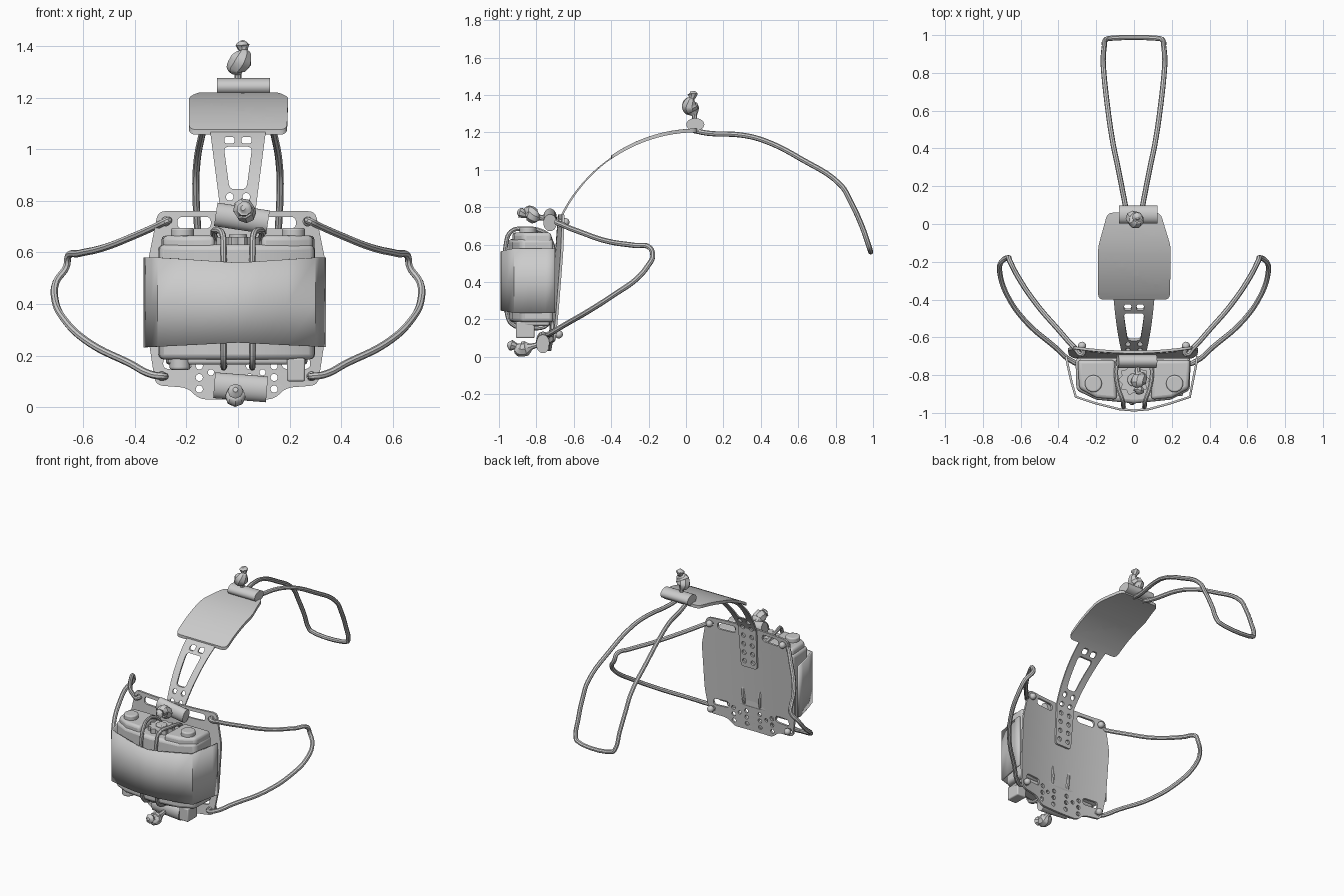
import bpy, bmesh
from math import sin, cos, pi, sqrt
from mathutils import Vector, Matrix

if "Cube" in bpy.data.objects:
    bpy.data.objects.remove(bpy.data.objects["Cube"])


def add(name, mesh):
    ob = bpy.data.objects.new(name, mesh)
    bpy.context.collection.objects.link(ob)
    return ob


def from_bm(name, bm):
    bmesh.ops.recalc_face_normals(bm, faces=bm.faces)
    me = bpy.data.meshes.new(name)
    bm.to_mesh(me)
    bm.free()
    return add(name, me)


def curve_mesh(cu):
    tmp = add("tmp", cu)
    dg = bpy.context.evaluated_depsgraph_get()
    me = bpy.data.meshes.new_from_object(tmp.evaluated_get(dg))
    bpy.data.objects.remove(tmp)
    return me


def rounded(pts, r):
    out = []
    for i, p in enumerate(pts):
        p, a, b = Vector(p), Vector(pts[i - 1]), Vector(pts[(i + 1) % len(pts)])
        s = p + (a - p).normalized() * min(r, (a - p).length * .45)
        e = p + (b - p).normalized() * min(r, (b - p).length * .45)
        out += [s * (1 - t) ** 2 + p * 2 * t * (1 - t) + e * t * t for t in (0, .25, .5, .75, 1)]
    return out


def circle(x, y, r, n=14):
    return [(x + r * cos(2 * pi * i / n), y + r * sin(2 * pi * i / n)) for i in range(n)]


def slot(x, y, w, h):
    return rounded([(x - w, y - h), (x + w, y - h), (x + w, y + h), (x - w, y + h)], h)


def sheet(name, outline, holes, half, place, step=.04):
    """Flat cut-out with holes, sliced finely and then bent by place(u, v, w)."""
    cu = bpy.data.curves.new(name, 'CURVE')
    cu.dimensions, cu.fill_mode, cu.extrude = '2D', 'BOTH', half
    for loop in [outline] + holes:
        sp = cu.splines.new('POLY')
        sp.points.add(len(loop) - 1)
        for q, p in zip(sp.points, loop):
            q.co = (p[0], p[1], 0, 1)
        sp.use_cyclic_u = True
    bm = bmesh.new()
    bm.from_mesh(curve_mesh(cu))
    bmesh.ops.remove_doubles(bm, verts=bm.verts, dist=1e-5)
    for axis in (0, 1):
        n = Vector((1 - axis, axis, 0))
        lo, hi = min(p[axis] for p in outline), max(p[axis] for p in outline)
        k = int((hi - lo) / step)
        for i in range(1, k):
            bmesh.ops.bisect_plane(bm, geom=bm.verts[:] + bm.edges[:] + bm.faces[:],
                                   plane_co=n * (lo + (hi - lo) * i / k), plane_no=n)
    for v in bm.verts:
        v.co = place(*v.co)
    return from_bm(name, bm)


def prism(name, pts, z0, z1, bevel=.012):
    bm = bmesh.new()
    f = bm.faces.new([bm.verts.new((p[0], p[1], z0)) for p in pts])
    ext = bmesh.ops.extrude_face_region(bm, geom=[f])
    bmesh.ops.translate(bm, vec=(0, 0, z1 - z0),
                        verts=[g for g in ext['geom'] if isinstance(g, bmesh.types.BMVert)])
    ob = from_bm(name, bm)
    if bevel:
        m = ob.modifiers.new("bevel", 'BEVEL')
        m.width, m.segments = bevel, 3
    return ob


def cord(name, pts, r=.014, cyclic=False):
    cu = bpy.data.curves.new(name, 'CURVE')
    cu.dimensions, cu.bevel_depth, cu.bevel_resolution = '3D', r, 2
    cu.resolution_u, cu.use_fill_caps = 5, True
    sp = cu.splines.new('BEZIER')
    sp.bezier_points.add(len(pts) - 1)
    for q, p in zip(sp.bezier_points, pts):
        q.co, q.handle_left_type, q.handle_right_type = p[:3], 'AUTO', 'AUTO'
        q.radius = p[3] / r if len(p) > 3 else 1
    sp.use_cyclic_u = cyclic
    return add(name, curve_mesh(cu))


def toggle(name, c, ry, rz, tilt):
    bm = bmesh.new()
    bmesh.ops.create_cone(bm, cap_ends=True, segments=24, radius1=1, radius2=1, depth=.205)
    bm.transform(Matrix.Translation(c) @ Matrix.Rotation(tilt, 4, 'Y') @
                 Matrix.Diagonal((1, ry, rz, 1)) @ Matrix.Rotation(pi / 2, 4, 'Y'))
    from_bm(name, bm)


def ball(name, c, r):
    bm = bmesh.new()
    bmesh.ops.create_uvsphere(bm, u_segments=12, v_segments=8, radius=r)
    bm.transform(Matrix.Translation(c))
    from_bm(name, bm)


# chest plate: leaning, bowed towards the wearer
def plate_y(x, z):
    return -.735 + .075 * z + .25 * x * x


half = [(.145, .03), (.19, .075), (.315, .085), (.34, .25), (.345, .56), (.305, .76)]
plate = rounded(half + [(-x, z) for x, z in reversed(half)], .03)
holes = [circle(s * x, z, .014) for s in (-1, 1) for x in (.05, .145) for z in (.07, .115, .16)]
holes += [circle(s * .1, .135, .012) for s in (-1, 1)]
for s in (-1, 1):
    holes += [slot(s * .165, .715, .065, .023), slot(s * .23, .17, .055, .022),
              circle(s * .275, .72, .018), circle(s * .29, .12, .018)]
sheet("chest_plate", plate, holes, .007, lambda u, v, w: Vector((u - .005, plate_y(u, v) - w, v)))

# neck strap and pad lie on one arc over the shoulder
def strap_place(u, v, w):
    arc = .06 - sqrt(.65 - (v - .4) ** 2)
    return Vector((u, max(arc, plate_y(0, v) + .014) - w, v))


sheet("neck_strap", rounded([(-.06, .48), (.06, .48), (.068, .76), (.078, .84), (.11, 1.085),
                             (-.11, 1.085), (-.078, .84), (-.068, .76)], .02),
      [rounded([(-.033, .845), (.033, .845), (.055, 1.01), (-.055, 1.01)], .02)] +
      [circle(s * .032, z, .015) for s in (-1, 1) for z in (.52, .58, .64, .7, .76, .815)] +
      [slot(s * .033, 1.035, .02, .013) for s in (-1, 1)],
      .006, strap_place, .025)
sheet("neck_pad", rounded([(-.19, -.4), (.19, -.4), (.195, -.12), (.14, .06), (-.14, .06), (-.19, -.12)], .03),
      [], .01, lambda u, v, w: Vector((u, v, .404 + sqrt(.65 - (v - .06) ** 2) + w)))

# pack body with end tanks, knobs and centre cap
prism("pack_body", [(-.31, -.71), (-.305, -.88), (-.2, -.93), (0, -.95), (.195, -.93), (.295, -.88), (.3, -.71)],
      .185, .63, .02)
prism("pack_base", [(-.28, -.73), (-.27, -.87), (0, -.92), (.26, -.87), (.27, -.73)], .165, .2)
for s, side in ((-1, "left"), (1, "right")):
    prism(side + "_tank", [(s * x, y) for x, y in
                           ((.1, -.72), (.09, -.93), (.2, -.92), (.29, -.87), (.298, -.72))], .58, .665, .018)
    prism(side + "_knob", circle(s * .215, -.845, .045, 24), .64, .695, .008)
prism("centre_cap", [((.075 + .008 * cos(10 * a)) * cos(a), -.825 + (.075 + .008 * cos(10 * a)) * sin(a))
                     for a in (2 * pi * i / 60 for i in range(60))], .62, .66, 0)
prism("cap_hub", circle(0, -.825, .035, 20), .65, .672, .005)
prism("lower_knob", circle(-.225, -.86, .04, 24), .145, .19, .008)
prism("lower_block", [(.19, -.91), (.26, -.91), (.26, -.81), (.19, -.81)], .1, .19, .008)

# wrap-around cover band
prof = [(-.36, -.7), (-.35, -.75), (-.33, -.84), (-.308, -.915), (-.2, -.95), (-.08, -.98), (0, -.987),
        (.08, -.98), (.19, -.95), (.296, -.915), (.31, -.84), (.328, -.75), (.335, -.7)]
bm = bmesh.new()
cols = [[bm.verts.new((x, y, z)) for z in (.25 - .015 * abs(x) / .3, .4, .56 + .02 * min(1, abs(x) / .3))]
        for x, y in prof]
for a, b in zip(cols, cols[1:]):
    for i in (0, 1):
        bm.faces.new((a[i], b[i], b[i + 1], a[i + 1]))
cover = from_bm("cover_band", bm)
m = cover.modifiers.new("thickness", 'SOLIDIFY')
m.thickness, m.offset = .012, 0

# twin elastic loops around the pack
for s in (-1, 1):
    cord("pack_loop", [(s * x, y, z) for x, y, z in (
        (.085, -.73, .64), (.095, -.78, .675), (.085, -.86, .685), (.06, -.935, .67), (.056, -.963, .6),
        (.056, -.963, .4), (.056, -.958, .24), (.056, -.93, .175), (.056, -.84, .155), (.056, -.74, .175),
        (.07, -.72, .4))], .012, True)

# side cord loops with end knots behind the plate
side = [(.275, -.645, .72), (.275, -.69, .722), (.31, -.66, .705), (.4, -.56, .665), (.52, -.42, .618),
        (.62, -.27, .595), (.658, -.195, .585), (.665, -.178, .545), (.705, -.205, .485), (.71, -.26, .42),
        (.67, -.38, .335), (.57, -.52, .245), (.42, -.65, .17), (.33, -.725, .125), (.29, -.735, .12),
        (.29, -.68, .12)]
for s in (-1, 1):
    cord("side_cord", [(s * x, y, z) for x, y, z in side])
    for p in (side[0], side[-1]):
        ball("cord_end", (s * p[0], p[1], p[2]), .022)

# long neck cord loop
run = [(.035, .04, 1.21), (.05, .12, 1.195), (.085, .3, 1.185), (.11, .42, 1.155), (.14, .62, 1.055),
       (.162, .83, .915), (.163, .88, .83), (.157, .94, .7), (.15, .975, .6), (.135, .982, .578)]
cord("neck_cord", run + [(-x, y, z) for x, y, z in reversed(run)])

# toggles with knotted cord tails
toggle("top_toggle", (.022, .05, 1.242), .048, .034, 0)
toggle("middle_toggle", (.015, -.727, .732), .036, .046, .15)
toggle("bottom_toggle", (.01, -.765, .077), .036, .05, .08)
cord("top_knot", [(0, .045, 1.25, .012), (0, .045, 1.29, .014), (-.005, .035, 1.315, .04), (.012, .02, 1.345, .045),
                  (.022, .025, 1.37, .03), (.022, .03, 1.38, .016), (.018, .035, 1.405, .028), (.018, .03, 1.42, .008)])
cord("middle_knot", [(.02, -.74, .74, .012), (.02, -.785, .745, .016), (.03, -.81, .75, .04), (.022, -.84, .768, .042),
                     (.025, -.86, .76, .018), (.025, -.885, .77, .03), (.02, -.9, .772, .01)])
cord("bottom_knot", [(0, -.77, .07, .012), (0, -.825, .055, .016), (-.01, -.855, .045, .04), (-.01, -.89, .042, .04),
                     (-.01, -.91, .055, .018), (-.01, -.935, .062, .03), (-.01, -.955, .068, .01)])

# smooth shading with sharp edges kept
for ob in bpy.context.scene.objects:
    ob.select_set(True)
    bpy.context.view_layer.objects.active = ob
bpy.ops.object.shade_smooth_by_angle(angle=.6)
